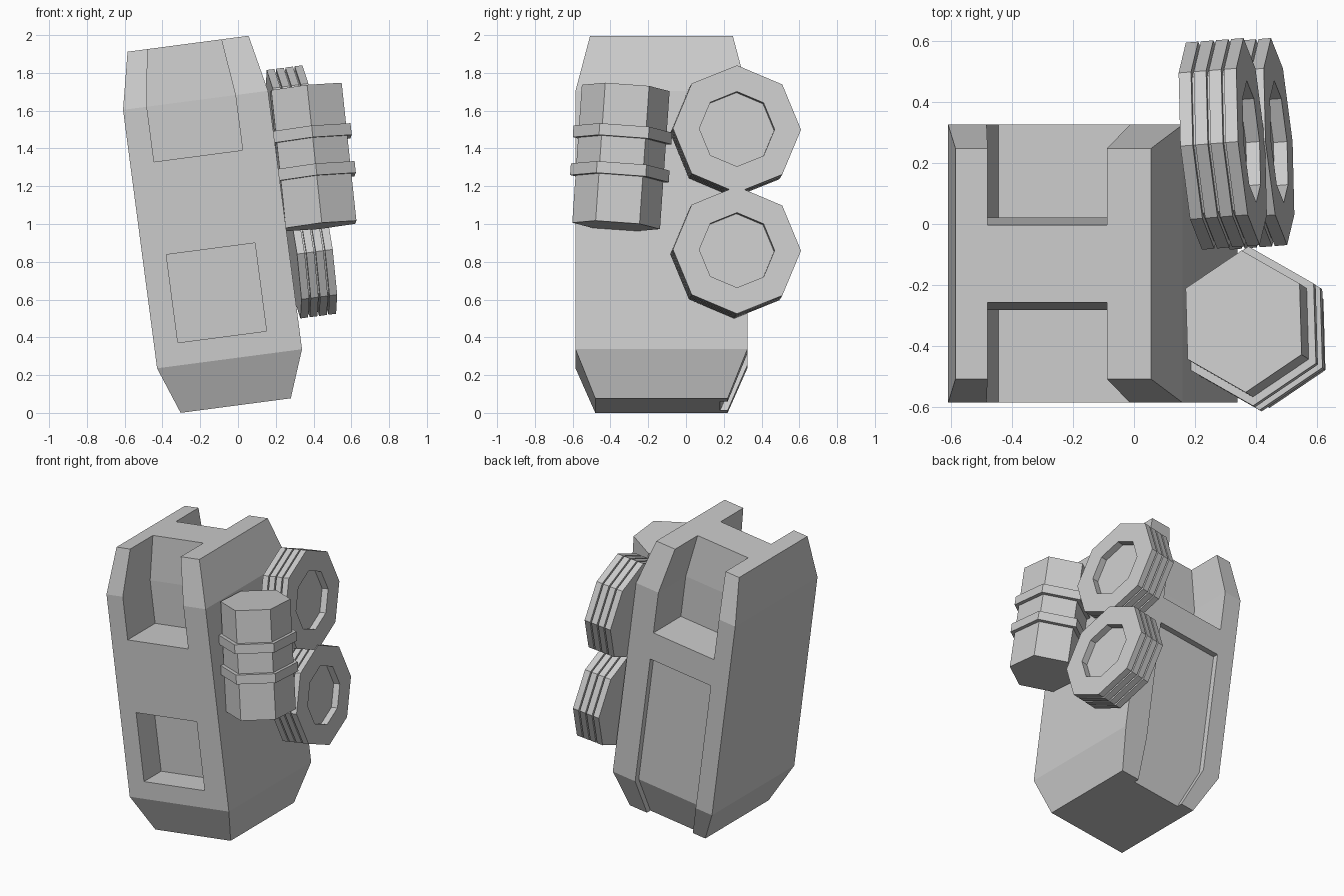
import bpy, bmesh, math
from mathutils import Matrix, Vector

if "Cube" in bpy.data.objects:
    bpy.data.objects.remove(bpy.data.objects["Cube"], do_unlink=True)

grey = bpy.data.materials.new("plain_grey")
grey.use_nodes = True
grey.diffuse_color = (0.6, 0.6, 0.6, 1)
grey.node_tree.nodes["Principled BSDF"].inputs["Base Color"].default_value = (0.6, 0.6, 0.6, 1)

TILT = Matrix.Rotation(math.radians(-7.5), 4, "Y")   # lean of the whole body
CU, CY = -0.007, -0.13                               # body axis


def finish(name, bm, matrix):
    bmesh.ops.recalc_face_normals(bm, faces=bm.faces[:])
    mesh = bpy.data.meshes.new(name)
    bm.to_mesh(mesh)
    bm.free()
    mesh.materials.append(grey)
    ob = bpy.data.objects.new(name, mesh)
    bpy.context.collection.objects.link(ob)
    ob.matrix_world = matrix
    return ob


def skin(rings):
    """Closed skin over rings of points."""
    bm = bmesh.new()
    loops = [[bm.verts.new(p) for p in ring] for ring in rings]
    n = len(loops[0])
    for a, b in zip(loops, loops[1:]):
        for i in range(n):
            j = (i + 1) % n
            bm.faces.new((a[i], a[j], b[j], b[i]))
    bm.faces.new(loops[0])
    bm.faces.new(loops[-1])
    return bm


def block(name, levels):
    """Loft of rectangles: (height, x0, x1, y0, y1), offsets from the body axis."""
    rings = [[(CU + x, CY + y, h) for x, y in ((x0, y0), (x1, y0), (x1, y1), (x0, y1))]
             for h, x0, x1, y0, y1 in levels]
    return finish(name, skin(rings), TILT)


def lathe(name, profile, sides, phase, matrix):
    """Faceted solid around local z from (radius, height) pairs."""
    rings = [[(r * math.cos(phase + math.tau * i / sides),
               r * math.sin(phase + math.tau * i / sides), h) for i in range(sides)]
             for r, h in profile]
    return finish(name, skin(rings), matrix)


# Main body with tapered ends
W, D = 0.387, 0.455
body = block("main_body", [(h, -W * k, W * k, -D * m, D * m) for h, k, m in
                           ((0.04, 0.76, 0.77), (0.29, 1, 1), (1.67, 1, 1), (1.972, 0.835, 0.83))])

# Cutters: two top notches, front pocket, back panel
L, R = -0.26, 0.213
TOP = 0.78          # taper carried slightly above the roof
LOW = 0.71          # taper carried slightly below the base
cutters = []
for side, name in ((-1, "front_notch"), (1, "back_notch")):
    levels = []
    for h, k in ((1.376, 1), (1.67, 1), (2.07, TOP)):
        y0, y1 = sorted((side * 0.152 * k, side * 0.7))
        levels.append((h, L * k, R * k, y0, y1))
    cutters.append(block(name + "_cutter", levels))
cutters.append(block("front_pocket_cutter", [(h, L, R, -0.7, -D + 0.19) for h in (0.41, 0.88)]))
cutters.append(block("back_panel_cutter", [
    (-0.01, L * LOW, R * LOW, 0.29, 0.7),
    (0.29, L, R, D - 0.04, 0.7),
    (1.185, L, R, D - 0.04, 0.7)]))

for c in cutters:
    mod = body.modifiers.new(c.name, "BOOLEAN")
    mod.operation, mod.solver, mod.object = "DIFFERENCE", "EXACT", c
bpy.context.view_layer.update()
baked = bpy.data.meshes.new_from_object(body.evaluated_get(bpy.context.evaluated_depsgraph_get()))
body.modifiers.clear()
body.data = baked
for c in cutters:
    bpy.data.objects.remove(c, do_unlink=True)

# Ribbed octagonal drums on the side: four ribs, dished outer face
RAD, RIB, GAP = 0.34, 0.041, 0.009
profile = []
for i in range(4):
    h = -0.191 + i * (RIB + GAP)
    profile += [(RAD, h), (RAD, h + RIB)]
    if i < 3:
        profile += [(RAD - 0.025, h + RIB), (RAD - 0.025, h + RIB + GAP)]
profile += [(0.2, 0), (0.2, -0.045)]
turn = TILT @ Matrix.Rotation(math.radians(4.5), 4, "Z") @ Matrix.Rotation(math.pi / 2, 4, "Y")
for name, pos in (("upper_drum", (0.385, 0.27, 1.503)), ("lower_drum", (0.475, 0.27, 0.862))):
    lathe(name, profile, 8, 0, Matrix.Translation(pos) @ turn)

# Hexagonal canister with two bands
low, high = Vector((0.437, -0.37, 0.99)), Vector((0.359, -0.319, 1.72))
axis = high - low
length = axis.length
aim = Vector((0, 0, 1)).rotation_difference(axis).to_matrix().to_4x4()
place = Matrix.Translation(low) @ aim @ Matrix.Diagonal((0.93, 1, 1, 1))
phase = math.radians(92)
lathe("canister", [(0.233, 0), (0.233, length)], 6, phase, place)
for name, f in (("lower_band", 0.385), ("upper_band", 0.66)):
    mid = f * length
    lathe(name, [(0.262, mid - 0.031), (0.262, mid + 0.031)], 6, phase, place)
